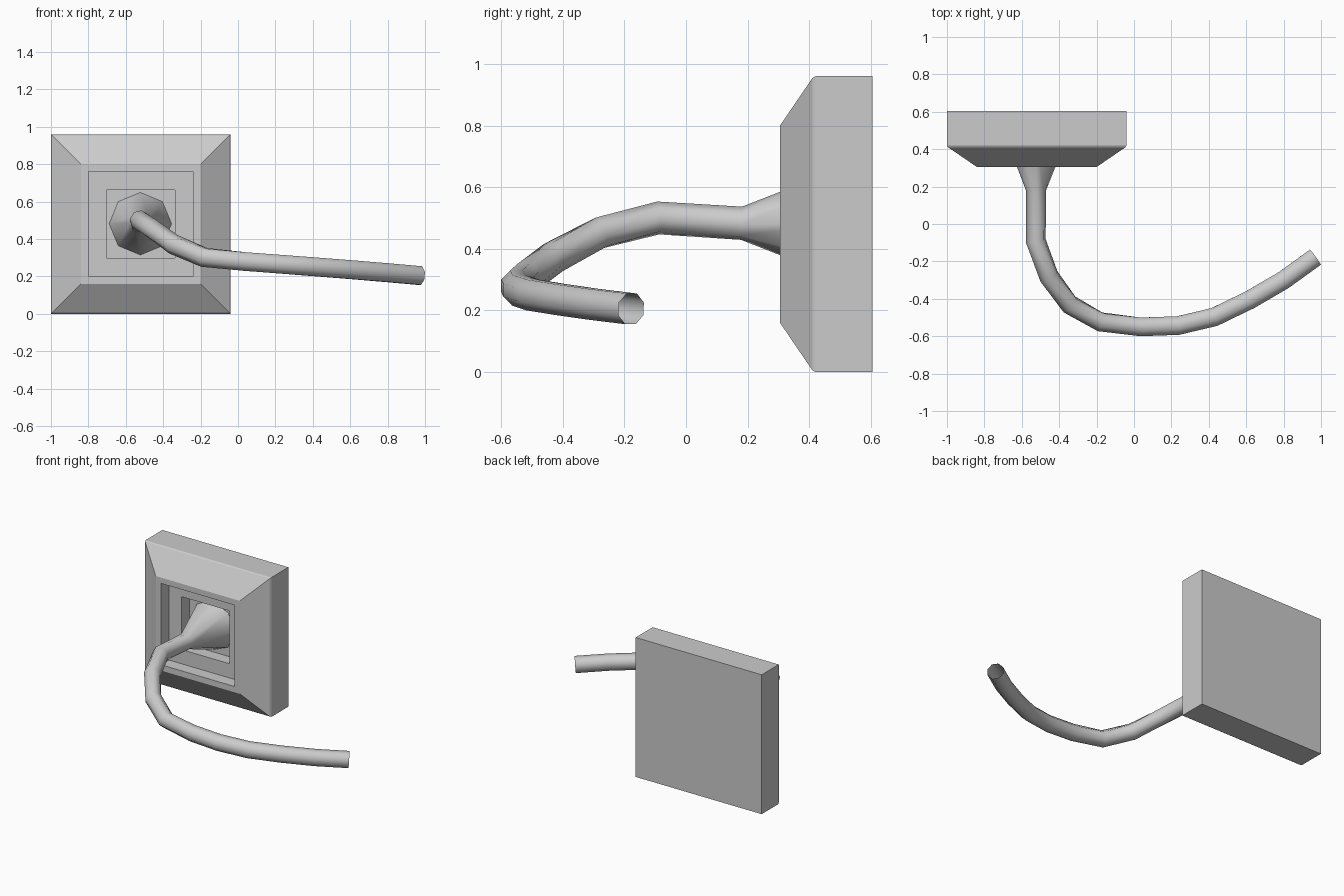
import bpy, bmesh, math
from mathutils import Vector

if "Cube" in bpy.data.objects:
    bpy.data.objects.remove(bpy.data.objects["Cube"])


def loft(name, rings, cap_start, cap_end):
    """Skin a list of closed rings with quads."""
    bm = bmesh.new()
    loops = [[bm.verts.new(p) for p in ring] for ring in rings]
    for a, b in zip(loops, loops[1:]):
        n = len(a)
        for i in range(n):
            j = (i + 1) % n
            bm.faces.new((a[i], a[j], b[j], b[i]))
    if cap_start:
        bm.faces.new(loops[0][::-1])
    if cap_end:
        bm.faces.new(loops[-1])
    bmesh.ops.recalc_face_normals(bm, faces=bm.faces)
    mesh = bpy.data.meshes.new(name)
    bm.to_mesh(mesh)
    bm.free()
    obj = bpy.data.objects.new(name, mesh)
    bpy.context.collection.objects.link(obj)
    return obj


# Wall plate: chamfered square block with a two-step square recess
CX, CZ = -0.52, 0.48
PLATE = [(0.605, 0.48), (0.42, 0.48), (0.41, 0.474), (0.305, 0.32),
         (0.305, 0.28), (0.39, 0.28), (0.39, 0.182), (0.475, 0.182)]  # y, half size
square = [(-1, -1), (1, -1), (1, 1), (-1, 1)]
loft("wall_plate",
     [[(CX + sx * h, y, CZ + sz * h) for sx, sz in square] for y, h in PLATE],
     True, True)

# Hook arm: eight-sided tube, flared where it meets the plate, open at the tip
PATH = [(-0.522, 0.47, 0.482), (-0.524, 0.18, 0.483), (-0.525, -0.09, 0.50),
        (-0.455, -0.28, 0.452), (-0.345, -0.43, 0.372), (-0.182, -0.523, 0.302),
        (0.035, -0.55, 0.28), (0.235, -0.543, 0.265), (0.43, -0.497, 0.25),
        (0.62, -0.405, 0.235), (0.80, -0.30, 0.22), (0.969, -0.178, 0.205)]
pts = [Vector(p) for p in PATH]
rings = []
for k, p in enumerate(pts):
    before = (p - pts[k - 1]).normalized() if k else Vector((0, -1, 0))
    after = (pts[k + 1] - p).normalized() if k + 1 < len(pts) else before
    tangent = (before + after).normalized()
    side = tangent.cross(Vector((0, 0, 1))).normalized()
    up = side.cross(tangent)
    radius = 0.167 if k == 0 else 0.054
    twist = math.radians(22.5) * min(1, k / 6)
    rings.append([p + radius * (side * math.cos(a) + up * math.sin(a))
                  for a in (twist + i * math.tau / 8 for i in range(8))])
arm = loft("hook_arm", rings, False, False)

bpy.context.view_layer.objects.active = arm
arm.select_set(True)
bpy.ops.object.shade_smooth_by_angle(angle=math.radians(50))
